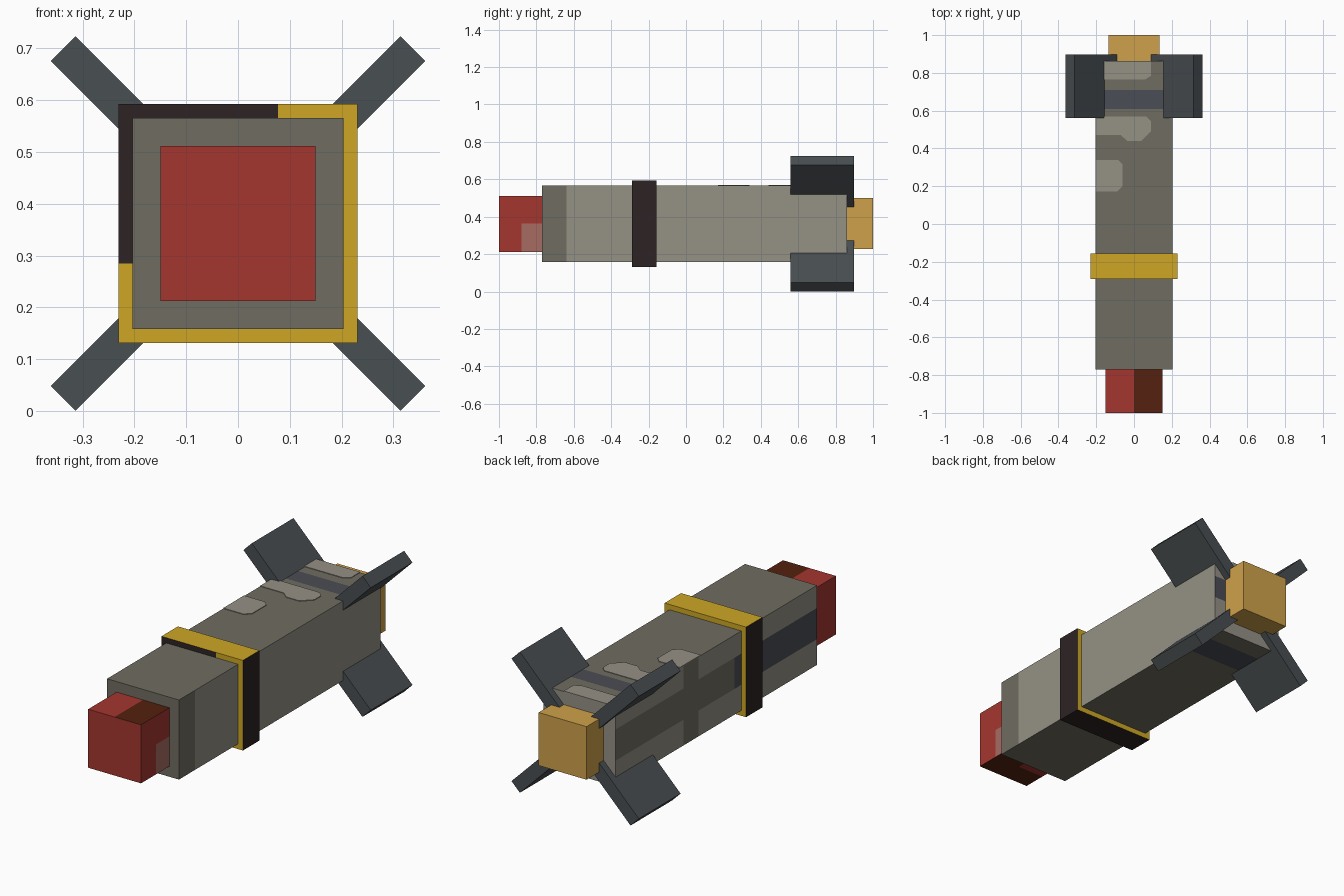
import bpy, bmesh, math
from mathutils import Matrix, Vector

if "Cube" in bpy.data.objects:
    bpy.data.objects.remove(bpy.data.objects["Cube"])

CZ = 0.362  # height of the long axis


def material(name, hexcode):
    def linear(i):
        c = min(1.0, int(hexcode[i:i + 2], 16) / 255 * 1.04)
        return c / 12.92 if c <= 0.04045 else ((c + 0.055) / 1.055) ** 2.4
    m = bpy.data.materials.new(name)
    m.diffuse_color = (linear(0), linear(2), linear(4), 1)
    m.use_nodes = True
    m.node_tree.nodes["Principled BSDF"].inputs["Base Color"].default_value = m.diffuse_color
    return m


RED = material("red", "9f342d")
PINK = material("dusty pink", "a0675f")
BROWN = material("brown", "50200e")
GOLD = material("gold", "c5a023")
BLACK = material("dark maroon", "2c2222")
ORANGE = material("amber", "c79b48")
DARK = material("dark grey", "6b695d")
LIGHT = material("light grey", "8f8b80")
SLATE = material("slate", "474a51")
FIN = material("gunmetal", "464b4e")


def finish(name, bm, mats):
    me = bpy.data.meshes.new(name)
    bm.normal_update()
    bm.to_mesh(me)
    bm.free()
    for m in mats:
        me.materials.append(m)
    ob = bpy.data.objects.new(name, me)
    bpy.context.collection.objects.link(ob)
    return ob


def box(name, lo, hi, mats, cuts=(), rule=None, spin=0):
    """Box cut along (axis, position) planes, coloured by rule(normal, centre)."""
    bm = bmesh.new()
    bmesh.ops.create_cube(bm, size=1)
    lo, hi = Vector(lo), Vector(hi)
    for v in bm.verts:
        v.co = Vector((lo[i] + (v.co[i] + 0.5) * (hi[i] - lo[i]) for i in range(3)))
    for axis, pos in cuts:
        p, n = Vector(), Vector()
        p[axis], n[axis] = pos, 1
        bmesh.ops.bisect_plane(bm, geom=bm.verts[:] + bm.edges[:] + bm.faces[:],
                               plane_co=p, plane_no=n)
    bm.normal_update()
    if rule:
        for f in bm.faces:
            f.material_index = mats.index(rule(f.normal, f.calc_center_median()))
    if spin:
        bm.transform(Matrix.Translation((0, 0, CZ)) @ Matrix.Rotation(spin, 4, 'Y'))
    return finish(name, bm, mats)


def top_plate(name, outline, mat):
    """Thin painted patch lying on the top of the body."""
    bm = bmesh.new()
    face = bm.faces.new([bm.verts.new((x, y, 0.565)) for x, y in outline])
    if face.normal.z < 0:
        face.normal_flip()
    ext = bmesh.ops.extrude_face_region(bm, geom=[face])
    for v in ext["geom"]:
        if isinstance(v, bmesh.types.BMVert):
            v.co.z += 0.004
    bmesh.ops.recalc_face_normals(bm, faces=bm.faces[:])
    return finish(name, bm, [mat])


# Body with painted stripes
def body_rule(n, c):
    if n.z > 0.5:
        return SLATE if 0.61 < c.y < 0.71 else DARK
    if n.z < -0.5:
        return SLATE if 0.61 < c.y < 0.76 else DARK
    if n.x > 0.5:
        return DARK if c.y < -0.64 else LIGHT
    if n.x < -0.5:
        if 0.29 < c.z < 0.45:
            return SLATE if c.y < -0.1 else DARK
        return DARK if 0.19 < c.y < 0.31 else LIGHT
    if n.y > 0.5:
        return SLATE if c.x > 0 and 0.33 < c.z < 0.45 else LIGHT
    return DARK


box("body", (-0.204, -0.77, 0.158), (0.204, 0.862, 0.566), [DARK, LIGHT, SLATE],
    [(1, y) for y in (-0.64, -0.1, 0.19, 0.31, 0.61, 0.71, 0.76)]
    + [(2, z) for z in (0.29, 0.33, 0.45)] + [(0, 0)], body_rule)

# Camouflage patches on the top
top_plate("rear_patch", [(-0.204, 0.765), (0.06, 0.765), (0.09, 0.785), (0.09, 0.862),
                         (-0.204, 0.862)], LIGHT)
top_plate("middle_patch", [(-0.204, 0.47), (-0.07, 0.47), (-0.035, 0.44), (0.04, 0.44),
                           (0.09, 0.49), (0.09, 0.545), (0.065, 0.57), (-0.16, 0.57),
                           (-0.204, 0.555)], LIGHT)
top_plate("front_patch", [(-0.204, 0.172), (-0.09, 0.172), (-0.06, 0.2), (-0.06, 0.315),
                          (-0.085, 0.34), (-0.204, 0.34)], LIGHT)


# Nose block
def nose_rule(n, c):
    if n.z > 0.5:
        return BROWN if c.x > 0 else RED
    if n.z < -0.5:
        return RED if c.x < 0 and c.y > -0.88 else BROWN
    if n.x > 0.5 and c.y > -0.88 and c.z < 0.365:
        return PINK
    return RED


box("nose", (-0.15, -1, 0.212), (0.15, -0.765, 0.512), [RED, BROWN, PINK],
    [(0, 0), (1, -0.88), (2, 0.365)], nose_rule)


# Band around the body
def band_rule(n, c):
    if abs(n.x) > 0.5 or n.z < -0.5:
        return BLACK
    if n.y < -0.5:
        left = c.x < -0.204 and c.z > 0.285
        top = c.z > 0.566 and c.x < 0.077
        return BLACK if left or top else GOLD
    return GOLD


box("band", (-0.231, -0.29, 0.131), (0.231, -0.157, 0.593), [GOLD, BLACK],
    [(0, -0.204), (0, 0.077), (2, 0.285), (2, 0.566)], band_rule)

# Tail block
box("tail", (-0.136, 0.855, 0.227), (0.136, 1, 0.499), [ORANGE])

# Four diagonal tail fins
for i in range(4):
    box(f"fin_{i + 1}", (0.157, 0.56, -0.0335), (0.4775, 0.898, 0.0335), [FIN],
        spin=math.radians(45 + 90 * i))
